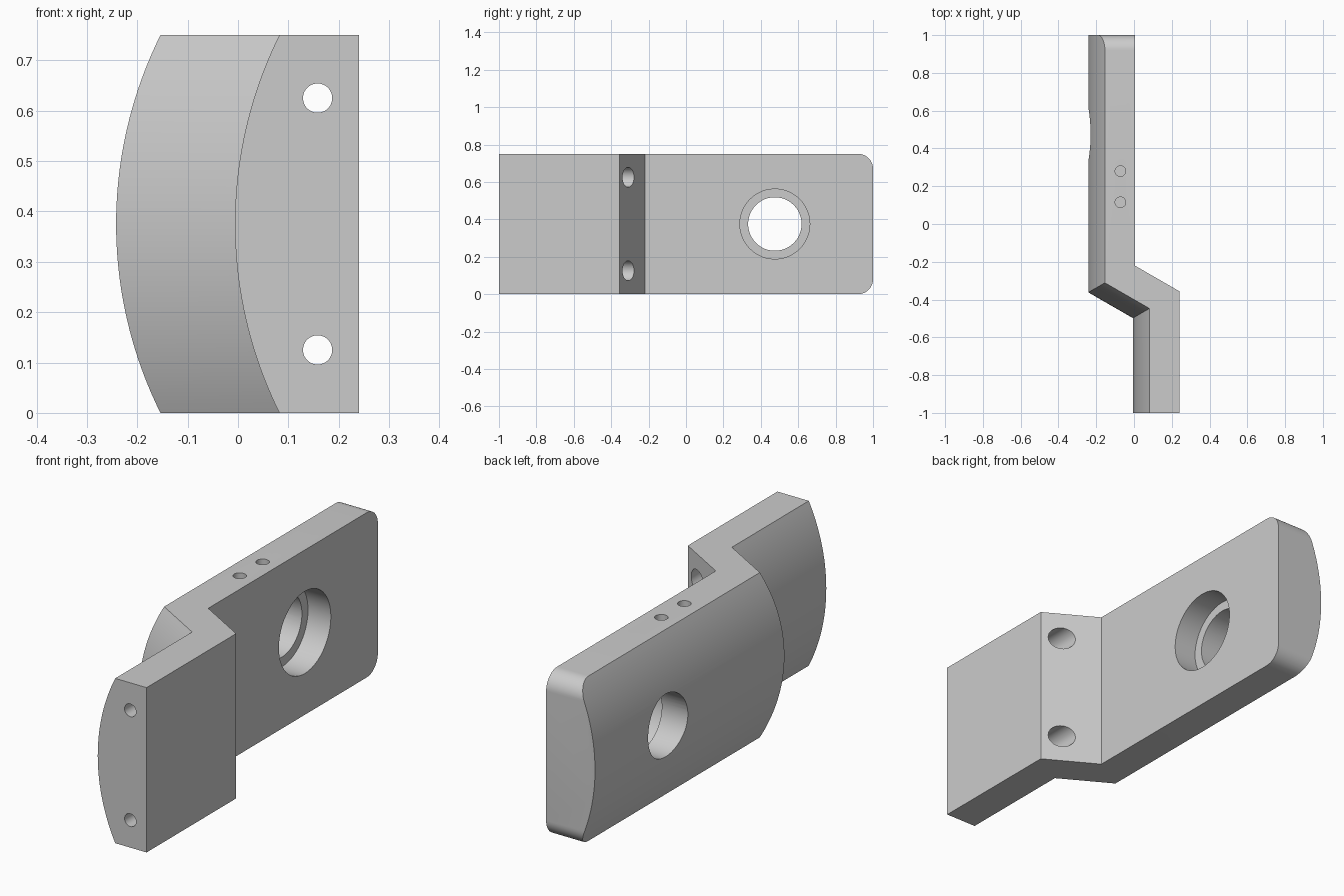
import bpy, bmesh, math
from mathutils import Vector

if "Cube" in bpy.data.objects:
    bpy.data.objects.remove(bpy.data.objects["Cube"], do_unlink=True)

HEIGHT = 0.75
EDGE = 0.158      # thickness at top and bottom
CROWN = 0.088     # extra thickness at mid height
ARC_STEPS = 40

metal = bpy.data.materials.new("plain grey")
metal.use_nodes = True
GREY = (0.6, 0.6, 0.6, 1)
metal.diffuse_color = GREY
metal.node_tree.nodes["Principled BSDF"].inputs["Base Color"].default_value = GREY


def make_object(name, bm):
    bmesh.ops.recalc_face_normals(bm, faces=bm.faces)
    mesh = bpy.data.meshes.new(name)
    bm.to_mesh(mesh)
    bm.free()
    obj = bpy.data.objects.new(name, mesh)
    bpy.context.collection.objects.link(obj)
    return obj


def loft(name, rings):
    """Closed solid through matching rings of points."""
    bm = bmesh.new()
    rows = [[bm.verts.new(p) for p in ring] for ring in rings]
    count = len(rows[0])
    for a, b in zip(rows, rows[1:]):
        for i in range(count):
            j = (i + 1) % count
            bm.faces.new((a[i], a[j], b[j], b[i]))
    bm.faces.new(rows[0])
    bm.faces.new(rows[-1])
    return make_object(name, bm)


def drill(name, start, end, radius):
    """Round cutter between two points."""
    start, end = Vector(start), Vector(end)
    axis = end - start
    bm = bmesh.new()
    bmesh.ops.create_cone(bm, cap_ends=True, segments=48, radius1=radius,
                          radius2=radius, depth=axis.length)
    bm.transform(axis.to_track_quat("Z", "Y").to_matrix().to_4x4())
    bmesh.ops.translate(bm, verts=bm.verts, vec=(start + end) / 2)
    return make_object(name, bm)


def carve(target, cutter, operation):
    mod = target.modifiers.new(cutter.name, "BOOLEAN")
    mod.operation = operation
    mod.solver = "EXACT"
    mod.object = cutter
    cutter.hide_render = True


# Crowned cross-section: flat back, arched outer side
radius = ((HEIGHT / 2) ** 2 + CROWN ** 2) / (2 * CROWN)
half_angle = math.asin(HEIGHT / 2 / radius)
section = [(0, HEIGHT), (0, 0)]
for i in range(ARC_STEPS + 1):
    a = half_angle * (2 * i / ARC_STEPS - 1)
    section.append((EDGE + CROWN - radius * (1 - math.cos(a)),
                    HEIGHT / 2 + radius * math.sin(a)))

# Section swept along an offset path with mitred bends
miter = math.tan(math.radians(30))
stations = [(0.004, 1, 0), (0.004, -0.22, miter),
            (0.24, -0.356, miter), (0.24, -1, 0)]
bracket = loft("offset_bracket",
               [[(x - d, y - d * m, z) for d, z in section] for x, y, m in stations])

# Rounded corners at the rear end
R = 0.08
outline = [(-1.2, -0.1), (0.8, -0.1), (0.8, 0)]
outline = [(-1.2, -0.1), (1 - R, -0.1)]
for cz, first in ((R, -90), (HEIGHT - R, 0)):
    for i in range(13):
        a = math.radians(first + i * 7.5)
        outline.append((1 - R + R * math.cos(a), cz + R * math.sin(a)))
outline += [(1 - R, HEIGHT + 0.1), (-1.2, HEIGHT + 0.1)]
envelope = loft("rounded_end_cutter",
                [[(x, y, z) for y, z in outline] for x in (-0.5, 0.5)])
carve(bracket, envelope, "INTERSECT")

# Stepped cross bore
MID = HEIGHT / 2
cutters = [envelope]
holes = [drill("bore_cutter", (-0.5, 0.475, MID), (0.2, 0.475, MID), 0.143),
         drill("counterbore_cutter", (-0.111, 0.475, MID), (0.2, 0.475, MID), 0.187)]

# Lengthwise screw holes with wide recesses behind the bend
for z in (MID - 0.25, MID + 0.25):
    holes.append(drill("screw_hole_cutter", (0.158, -1.1, z), (0.158, -0.1, z), 0.029))
    holes.append(drill("screw_recess_cutter", (0.158, -0.6, z), (0.158, -0.1, z), 0.053))

# Blind holes in the top edge
for y in (0.115, 0.28):
    holes.append(drill("top_hole_cutter", (-0.072, y, 0.5), (-0.072, y, 0.9), 0.028))

for hole in holes:
    carve(bracket, hole, "DIFFERENCE")

# Bake the cuts and drop the cutters
bpy.context.view_layer.update()
graph = bpy.context.evaluated_depsgraph_get()
baked = bpy.data.meshes.new_from_object(bracket.evaluated_get(graph))
bracket.modifiers.clear()
bracket.data = baked
for cutter in cutters + holes:
    bpy.data.objects.remove(cutter, do_unlink=True)

baked.materials.clear()
baked.materials.append(metal)
for face in baked.polygons:
    face.material_index = 0

bpy.ops.object.select_all(action="DESELECT")
bracket.select_set(True)
bpy.context.view_layer.objects.active = bracket
bpy.ops.object.shade_smooth_by_angle(angle=math.radians(25))
